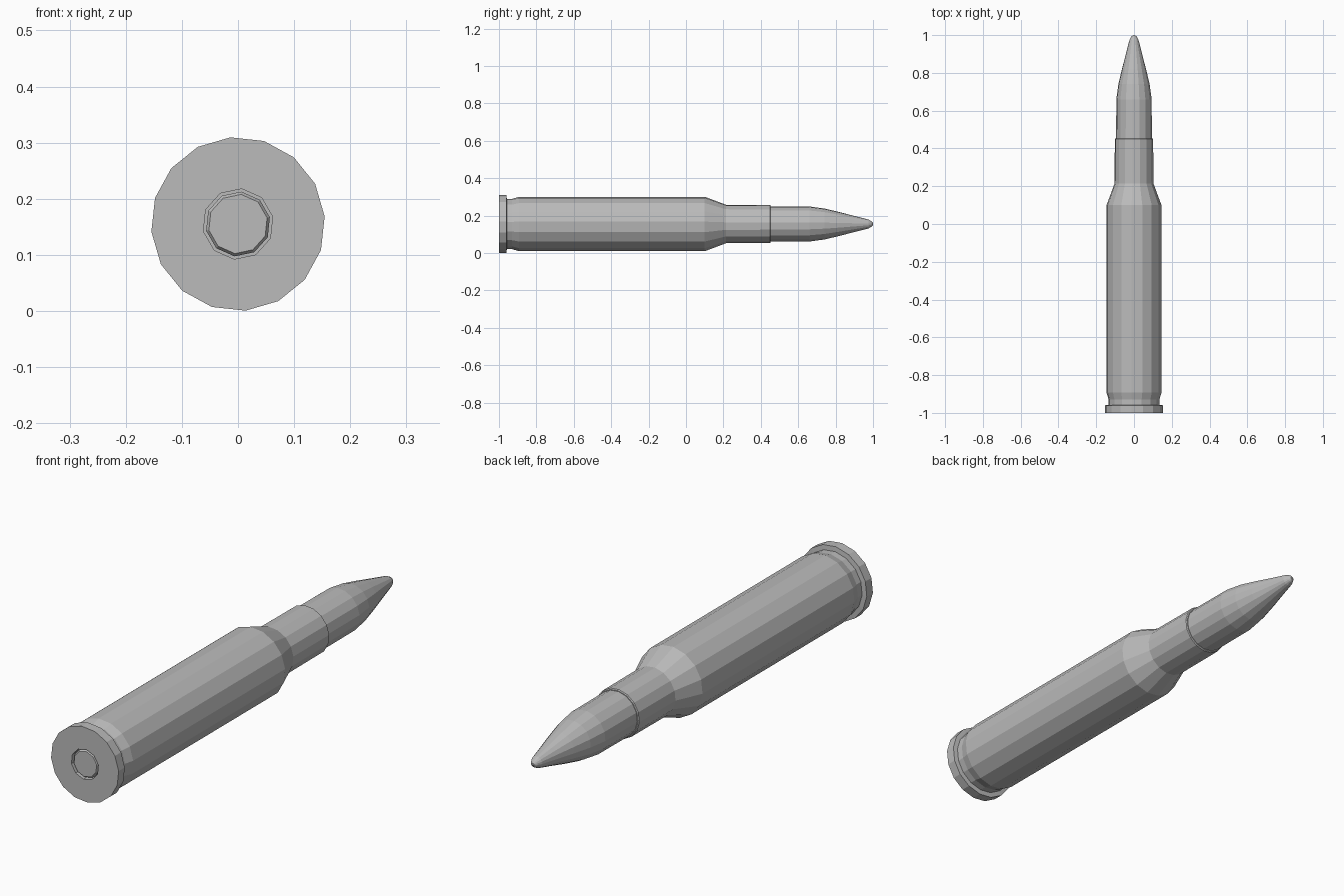
import bpy, bmesh, math

if "Cube" in bpy.data.objects:
    bpy.data.objects.remove(bpy.data.objects["Cube"])

AXIS_Z = 0.155  # height of the long axis

grey = bpy.data.materials.new("plain_grey")
grey.diffuse_color = (0.5, 0.5, 0.5, 1)
grey.use_nodes = True
grey.node_tree.nodes["Principled BSDF"].inputs["Base Color"].default_value = grey.diffuse_color


def lathe(name, profile, sides, start_deg):
    """Closed, flat-shaded solid turned around the y axis from (y, radius) pairs."""
    bm = bmesh.new()
    rings = []
    for y, r in profile:
        ring = []
        for i in range(sides):
            a = math.radians(start_deg) + 2 * math.pi * i / sides
            ring.append(bm.verts.new((r * math.cos(a), y, AXIS_Z + r * math.sin(a))))
        rings.append(ring)
    for lo, hi in zip(rings, rings[1:]):
        for i in range(sides):
            j = (i + 1) % sides
            bm.faces.new((lo[i], lo[j], hi[j], hi[i]))
    bm.faces.new(rings[0])
    bm.faces.new(rings[-1])
    bmesh.ops.recalc_face_normals(bm, faces=bm.faces)
    mesh = bpy.data.meshes.new(name)
    bm.to_mesh(mesh)
    bm.free()
    mesh.materials.append(grey)
    obj = bpy.data.objects.new(name, mesh)
    bpy.context.collection.objects.link(obj)
    return obj


# Case: rim, groove, body, shoulder, neck and mouth lip
case = lathe("case", [
    (-1.0, 0.155), (-0.96, 0.155), (-0.958, 0.135), (-0.93, 0.135),
    (-0.892, 0.146), (0.10, 0.146), (0.215, 0.103), (0.45, 0.102),
    (0.453, 0.098),
], 16, 5)

# Round pocket in the base
cutter = lathe("pocket_cutter", [(-1.05, 0.063), (-0.975, 0.063)], 10, 84)
cutter.hide_render = True
pocket = case.modifiers.new("pocket", 'BOOLEAN')
pocket.operation = 'DIFFERENCE'
pocket.solver = 'EXACT'
pocket.object = cutter
bpy.context.view_layer.objects.active = case
bpy.ops.object.modifier_apply(modifier="pocket")
bpy.data.objects.remove(cutter)

# Primer seated in the pocket
lathe("primer", [(-0.997, 0.053), (-0.990, 0.058), (-0.970, 0.058)], 10, 84)

# Pointed tip
lathe("tip", [
    (0.40, 0.095), (0.66, 0.094), (0.74, 0.083), (0.82, 0.064),
    (0.90, 0.043), (0.975, 0.024), (0.992, 0.015), (1.0, 0.005),
], 16, 5)
